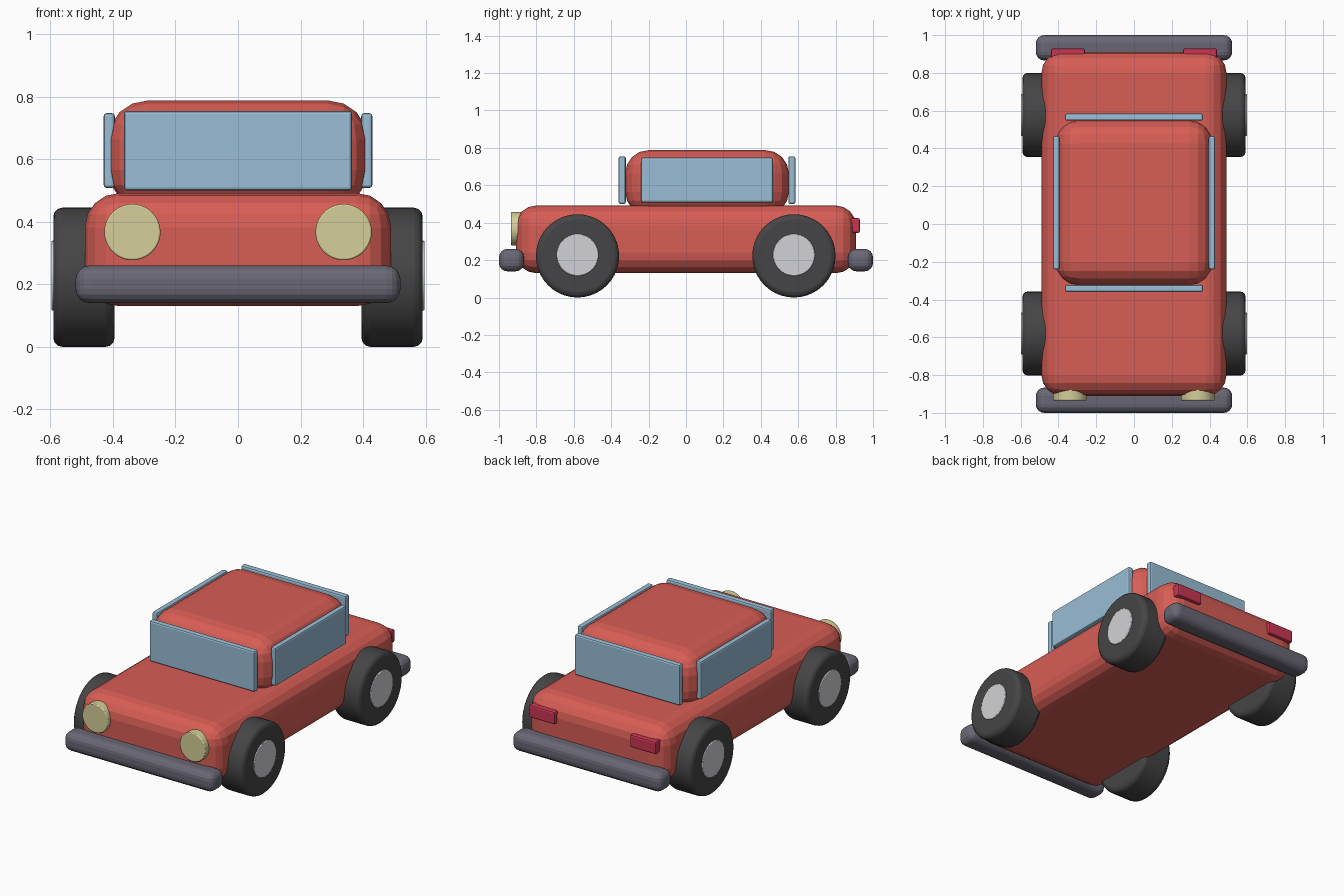
import bpy
import math

if "Cube" in bpy.data.objects:
    bpy.data.objects.remove(bpy.data.objects["Cube"], do_unlink=True)


def material(name, r, g, b):
    m = bpy.data.materials.new(name)
    m.use_nodes = True
    m.diffuse_color = (r, g, b, 1)
    m.node_tree.nodes["Principled BSDF"].inputs["Base Color"].default_value = (r, g, b, 1)
    return m


red = material("red paint", 0.68, 0.11, 0.09)
glass = material("blue glass", 0.32, 0.51, 0.67)
rubber = material("dark rubber", 0.06, 0.06, 0.063)
metal = material("light metal", 0.65, 0.65, 0.68)
grey = material("bumper grey", 0.14, 0.135, 0.175)
cream = material("cream lamp", 0.66, 0.62, 0.32)
crimson = material("crimson lamp", 0.6, 0.035, 0.085)


def finish(name, mat, bevel, segments):
    ob = bpy.context.object
    ob.name = name
    ob.data.materials.append(mat)
    bpy.ops.object.transform_apply(location=False, rotation=True, scale=True)
    if bevel:
        mod = ob.modifiers.new("rounding", "BEVEL")
        mod.width = bevel
        mod.segments = segments
        mod.limit_method = "ANGLE"
        mod.angle_limit = math.radians(40)
    return ob


def box(name, mat, low, high, bevel, segments=3):
    bpy.ops.mesh.primitive_cube_add(size=1, location=[(a + b) / 2 for a, b in zip(low, high)])
    bpy.context.object.scale = [b - a for a, b in zip(low, high)]
    return finish(name, mat, bevel, segments)


def disc(name, mat, centre, radius, depth, rotation, bevel=0, segments=3):
    bpy.ops.mesh.primitive_cylinder_add(vertices=40, radius=radius, depth=depth,
                                        location=centre, rotation=rotation)
    return finish(name, mat, bevel, segments)


# Body and cabin
box("body", red, (-0.49, -0.91, 0.13), (0.49, 0.91, 0.492), 0.11, 4)
box("cabin", red, (-0.415, -0.325, 0.44), (0.415, 0.55, 0.788), 0.125, 4)

# Front and rear glass
box("windshield", glass, (-0.365, -0.36, 0.5), (0.365, -0.322, 0.755), 0.01, 2)
box("rear_window", glass, (-0.365, 0.547, 0.5), (0.365, 0.585, 0.755), 0.01, 2)

# Bumpers
for end, y in (("front", -0.933), ("rear", 0.933)):
    box(end + "_bumper", grey, (-0.52, y - 0.067, 0.14), (0.52, y + 0.067, 0.26), 0.045, 4)

# Parts repeated on each side
for side, s in (("left", 1), ("right", -1)):
    x = s * 0.412
    box(side + "_window", glass, (x - 0.018, -0.24, 0.508), (x + 0.018, 0.465, 0.748), 0.01, 2)
    disc(side + "_headlight", cream, (s * 0.338, -0.895, 0.367), 0.09, 0.08,
         (math.pi / 2, 0, 0), 0.005, 2)
    x = s * 0.35
    box(side + "_tail_light", crimson, (x - 0.09, 0.87, 0.345), (x + 0.09, 0.93, 0.425), 0.01, 2)
    for end, y in (("front", -0.58), ("rear", 0.577)):
        turn = (0, math.pi / 2, 0)
        disc(f"{end}_{side}_tyre", rubber, (s * 0.493, y, 0.2225), 0.2225, 0.196, turn, 0.028)
        disc(f"{end}_{side}_hubcap", metal, (s * 0.56, y, 0.2275), 0.112, 0.074, turn, 0.004, 2)

# Smooth only the round parts
for ob in bpy.context.scene.objects:
    if ob.name.endswith(("tyre", "hubcap", "headlight")):
        bpy.ops.object.select_all(action="DESELECT")
        ob.select_set(True)
        bpy.context.view_layer.objects.active = ob
        bpy.ops.object.shade_smooth_by_angle(angle=math.radians(35))
